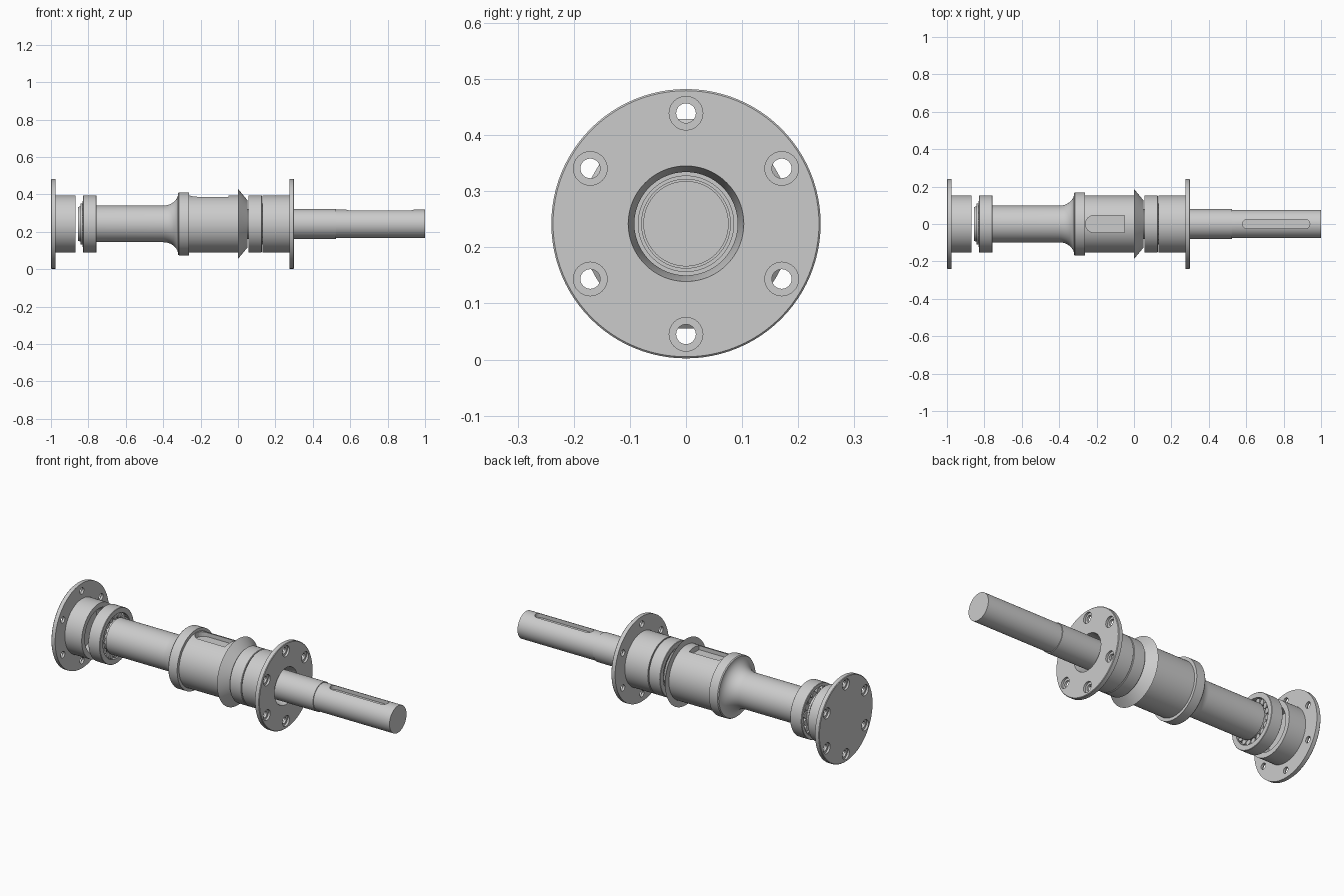
import bpy, bmesh
from math import pi, cos, sin, radians
from mathutils import Matrix, Vector

if "Cube" in bpy.data.objects:
    bpy.data.objects.remove(bpy.data.objects["Cube"])

AX = 0.242          # height of the shaft axis


def finish(bm, name):
    bmesh.ops.recalc_face_normals(bm, faces=bm.faces)
    me = bpy.data.meshes.new(name)
    bm.to_mesh(me)
    bm.free()
    ob = bpy.data.objects.new(name, me)
    bpy.context.collection.objects.link(ob)
    return ob


def smooth(ob):
    bpy.ops.object.select_all(action='DESELECT')
    bpy.context.view_layer.objects.active = ob
    ob.select_set(True)
    bpy.ops.object.shade_smooth_by_angle(angle=radians(30))


def lathe(name, pts, closed=True, steps=96):
    """Turn an (x, radius) profile about the shaft axis."""
    bm = bmesh.new()
    vs = [bm.verts.new((x, 0, r)) for x, r in pts]
    es = [bm.edges.new(p) for p in zip(vs, vs[1:])]
    if closed:
        es.append(bm.edges.new((vs[-1], vs[0])))
    bmesh.ops.spin(bm, geom=vs + es, cent=(0, 0, 0), axis=(1, 0, 0),
                   angle=2 * pi, steps=steps)
    bmesh.ops.remove_doubles(bm, verts=bm.verts, dist=1e-5)
    bmesh.ops.dissolve_degenerate(bm, edges=bm.edges, dist=1e-6)
    bmesh.ops.translate(bm, verts=bm.verts, vec=(0, 0, AX))
    ob = finish(bm, name)
    smooth(ob)
    return ob


def cut(ob, cutter):
    mod = ob.modifiers.new("cut", 'BOOLEAN')
    mod.operation = 'DIFFERENCE'
    mod.solver = 'EXACT'
    mod.object = cutter
    bpy.context.view_layer.objects.active = ob
    bpy.ops.object.modifier_apply(modifier=mod.name)
    bpy.data.objects.remove(cutter)
    smooth(ob)


def slot_cutter(x0, x1, w, floor, round_right):
    """Keyway shape: rounded left end, optional rounded right end."""
    arc = [(x0 + w - w * sin(a), w * cos(a)) for a in [pi * i / 16 for i in range(17)]]
    if round_right:
        arc += [(x1 - w + w * sin(a), -w * cos(a)) for a in [pi * i / 16 for i in range(17)]]
    else:
        arc += [(x1, -w), (x1, w)]
    bm = bmesh.new()
    f = bm.faces.new([bm.verts.new((x, y, floor)) for x, y in arc])
    ext = bmesh.ops.extrude_face_region(bm, geom=[f])
    bmesh.ops.translate(bm, vec=(0, 0, 0.2),
                        verts=[v for v in ext["geom"] if isinstance(v, bmesh.types.BMVert)])
    return finish(bm, "keyway_cutter")


def bolt_holes(cover, x_face, inward):
    """Six counterbored holes; x_face is the outer flange face."""
    for radius, a, b in ((0.0175, -0.02, 0.05), (0.03, -0.02, 0.012)):
        bm = bmesh.new()
        for i in range(6):
            t = pi / 3 * i
            pos = Vector((x_face + inward * (a + b) / 2, 0.197 * sin(t), AX + 0.197 * cos(t)))
            bmesh.ops.create_cone(bm, cap_ends=True, segments=32, radius1=radius, radius2=radius,
                                  depth=b - a,
                                  matrix=Matrix.Translation(pos) @ Matrix.Rotation(pi / 2, 4, 'Y'))
        cut(cover, finish(bm, "hole_cutter"))


# Stepped shaft with flared shoulder and two keyways
flare = [(-0.40 + 0.08 * sin(a), 0.165 - 0.067 * cos(a)) for a in [pi / 2 * i / 12 for i in range(13)]]
shaft = lathe("shaft", [(-0.855, 0), (-0.855, 0.072), (-0.757, 0.072), (-0.757, 0.098)] + flare +
              [(-0.315, 0.169), (-0.262, 0.169), (-0.262, 0.152), (0.0, 0.152), (0.0, 0.095),
               (0.052, 0.095), (0.052, 0.08), (0.525, 0.08), (0.525, 0.076), (1.0, 0.076),
               (1.0, 0)], closed=False)
cut(shaft, slot_cutter(-0.26, -0.05, 0.045, AX + 0.122, False))
cut(shaft, slot_cutter(0.58, 0.94, 0.025, AX + 0.05, True))

# Conical oil slinger
lathe("oil_slinger", [(0.0, 0.09), (0.0, 0.187), (0.052, 0.125), (0.052, 0.09)])

# Closed end cover on the left
left_cover = lathe("left_cover", [(-1, 0), (-1, 0.237), (-0.997, 0.24), (-0.975, 0.24),
                                  (-0.975, 0.153), (-0.87, 0.153), (-0.87, 0.125),
                                  (-0.97, 0.125), (-0.97, 0)], closed=False)
bolt_holes(left_cover, -1, 1)

# Open end cover on the right, with seal lip
right_cover = lathe("right_cover", [(0.30, 0.103), (0.30, 0.237), (0.297, 0.24), (0.275, 0.24),
                                    (0.275, 0.153), (0.132, 0.153), (0.132, 0.125), (0.215, 0.125),
                                    (0.215, 0.085), (0.23, 0.085), (0.23, 0.092), (0.25, 0.092)])
bolt_holes(right_cover, 0.30, -1)


# Tapered roller bearings
def bearing(side, x0, d, bore):
    def ring(part, pts):
        return lathe(side + "_" + part, [(x0 + d * u, r) for u, r in pts])

    ring("bearing_cup", [(0, 0.151), (0.002, 0.153), (0.070, 0.153), (0.072, 0.151),
                         (0.072, 0.134), (0, 0.124)])
    ring("bearing_cone", [(0.005, bore), (0.098, bore), (0.098, 0.090), (0.082, 0.096),
                          (0.076, 0.096), (0.076, 0.094), (0.005, 0.088)])
    ring("bearing_cage", [(0.062, 0.105), (0.085, 0.105), (0.085, 0.109), (0.062, 0.109)])
    bm = bmesh.new()
    a, b = Vector((x0 + d * 0.008, 0, 0.1065)), Vector((x0 + d * 0.074, 0, 0.1145))
    tilt = (b - a).to_track_quat('Z', 'Y').to_matrix().to_4x4()
    for i in range(18):
        m = Matrix.Translation((0, 0, AX)) @ Matrix.Rotation(2 * pi * i / 18, 4, 'X') \
            @ Matrix.Translation((a + b) / 2) @ tilt
        bmesh.ops.create_cone(bm, cap_ends=True, segments=20, radius1=0.0155, radius2=0.0175,
                              depth=(b - a).length, matrix=m)
    smooth(finish(bm, side + "_bearing_rollers"))


bearing("left", -0.757, -1, 0.072)
bearing("right", 0.055, 1, 0.08)
